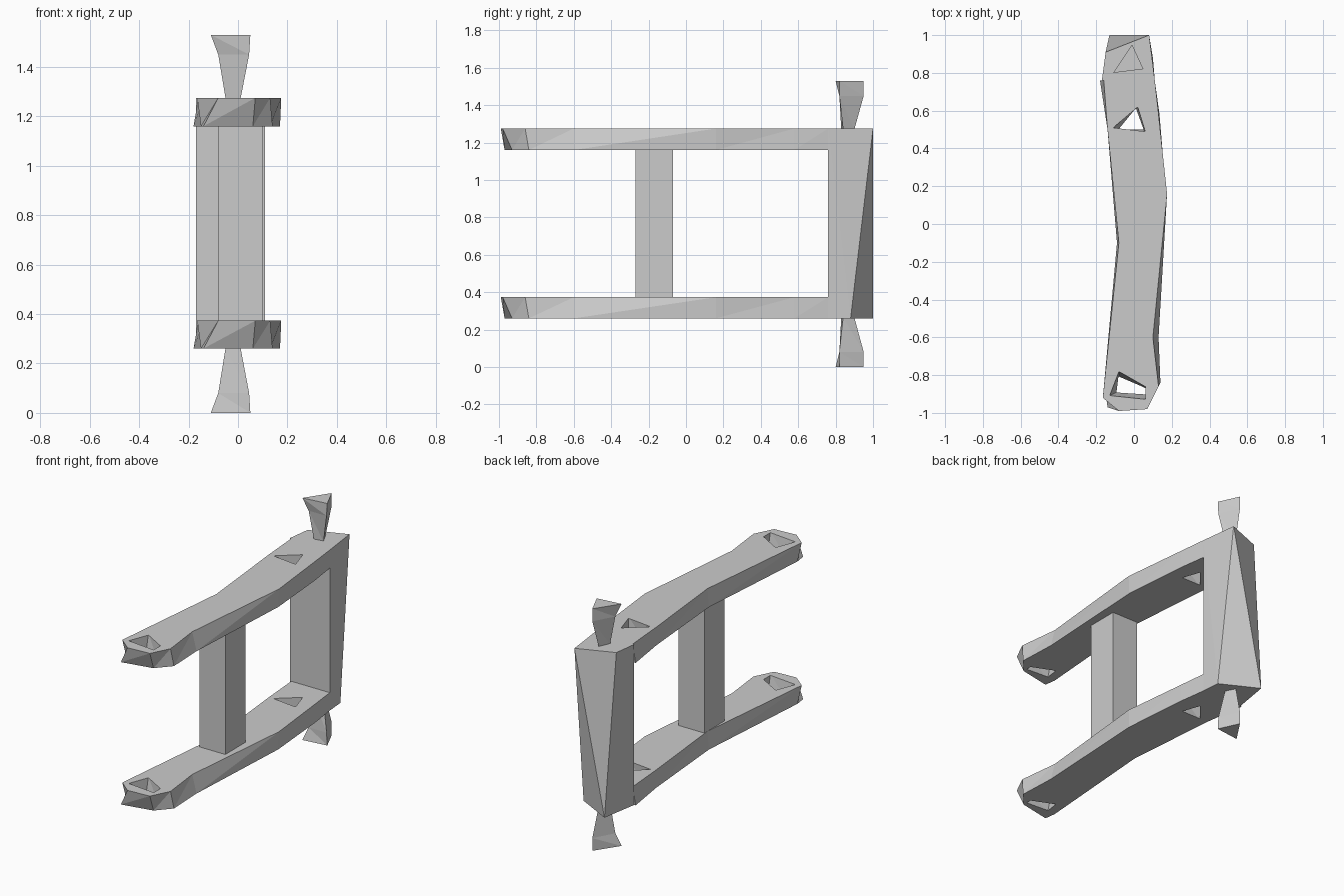
import bpy, bmesh

if "Cube" in bpy.data.objects:
    bpy.data.objects.remove(bpy.data.objects["Cube"], do_unlink=True)

grey = bpy.data.materials.new("plain grey")
grey.use_nodes = True
colour = (0.6, 0.6, 0.6, 1)
grey.diffuse_color = colour
grey.node_tree.nodes["Principled BSDF"].inputs["Base Color"].default_value = colour


def loft(name, rings):
    """Faceted solid through (height, outline) rings with equal point counts."""
    bm = bmesh.new()
    loops = [[bm.verts.new((x, y, z)) for x, y in outline] for z, outline in rings]
    for low, high in zip(loops, loops[1:]):
        n = len(low)
        for i in range(n):
            j = (i + 1) % n
            bm.faces.new((low[i], low[j], high[i]))
            bm.faces.new((low[j], high[j], high[i]))
    bm.faces.new(loops[0])
    bm.faces.new(loops[-1])
    bmesh.ops.recalc_face_normals(bm, faces=bm.faces)
    mesh = bpy.data.meshes.new(name)
    bm.to_mesh(mesh)
    bm.free()
    mesh.materials.append(grey)
    obj = bpy.data.objects.new(name, mesh)
    bpy.context.collection.objects.link(obj)
    return obj


def cut(obj, cutter):
    mod = obj.modifiers.new("hole", "BOOLEAN")
    mod.operation = "DIFFERENCE"
    mod.solver = "EXACT"
    mod.object = cutter
    cutter.hide_render = True
    bpy.context.view_layer.objects.active = obj
    bpy.ops.object.modifier_apply(modifier=mod.name)
    bpy.data.objects.remove(cutter, do_unlink=True)


# Arms: bent beams with a chipped tip and two holes
arm_low = [(.11, .76), (.135, .58), (.17, .16), (.13, -.6), (.14, -.84),
           (.06, -.93), (-.14, -.97), (-.15, -.9), (-.09, -.1), (-.14, .5), (-.18, .76)]
arm_high = [(.11, .76), (.13, .58), (.175, .16), (.1, -.6), (.13, -.86),
            (.07, -.98), (-.08, -.99), (-.165, -.92), (-.08, -.1), (-.14, .5), (-.16, .76)]
tip_low = [(-.08, -.81), (.06, -.87), (.06, -.9), (-.09, -.89)]
tip_high = [(-.08, -.78), (.06, -.86), (.06, -.93), (-.13, -.91)]
back_low = [(-.08, .5), (.01, .61), (.05, .5)]
back_high = [(-.11, .51), (.02, .62), (.06, .49)]
for name, low, high in (("lower_arm", .26, .373), ("upper_arm", 1.16, 1.275)):
    arm = loft(name, [(low, arm_low), (high, arm_high)])
    for a, b in ((tip_low, tip_high), (back_low, back_high)):
        cut(arm, loft("hole_cutter", [(low - .01, a), (high + .01, b)]))

# Twisted rear column joining the arms
loft("rear_column", [
    (.26, [(.11, .76), (.1, .88), (-.13, 1), (-.17, .76)]),
    (1.275, [(.11, .76), (.08, 1), (-.15, .91), (-.17, .76)])])

# Straight post between the arms
post = [(-.08, -.27), (.1, -.27), (.1, -.07), (-.08, -.07)]
loft("middle_post", [(.37, post), (1.165, post)])

# Flared three-sided pegs above and below the column
neck = [(-.05, .83), (.01, .84), (-.02, .9)]
flare = [(-.08, .82), (.045, .82), (-.01, .95)]
end = [(-.11, .8), (.05, .82), (-.01, .95)]
loft("upper_peg", [(1.27, neck), (1.45, flare), (1.53, end)])
loft("lower_peg", [(0, end), (.08, flare), (.265, neck)])
